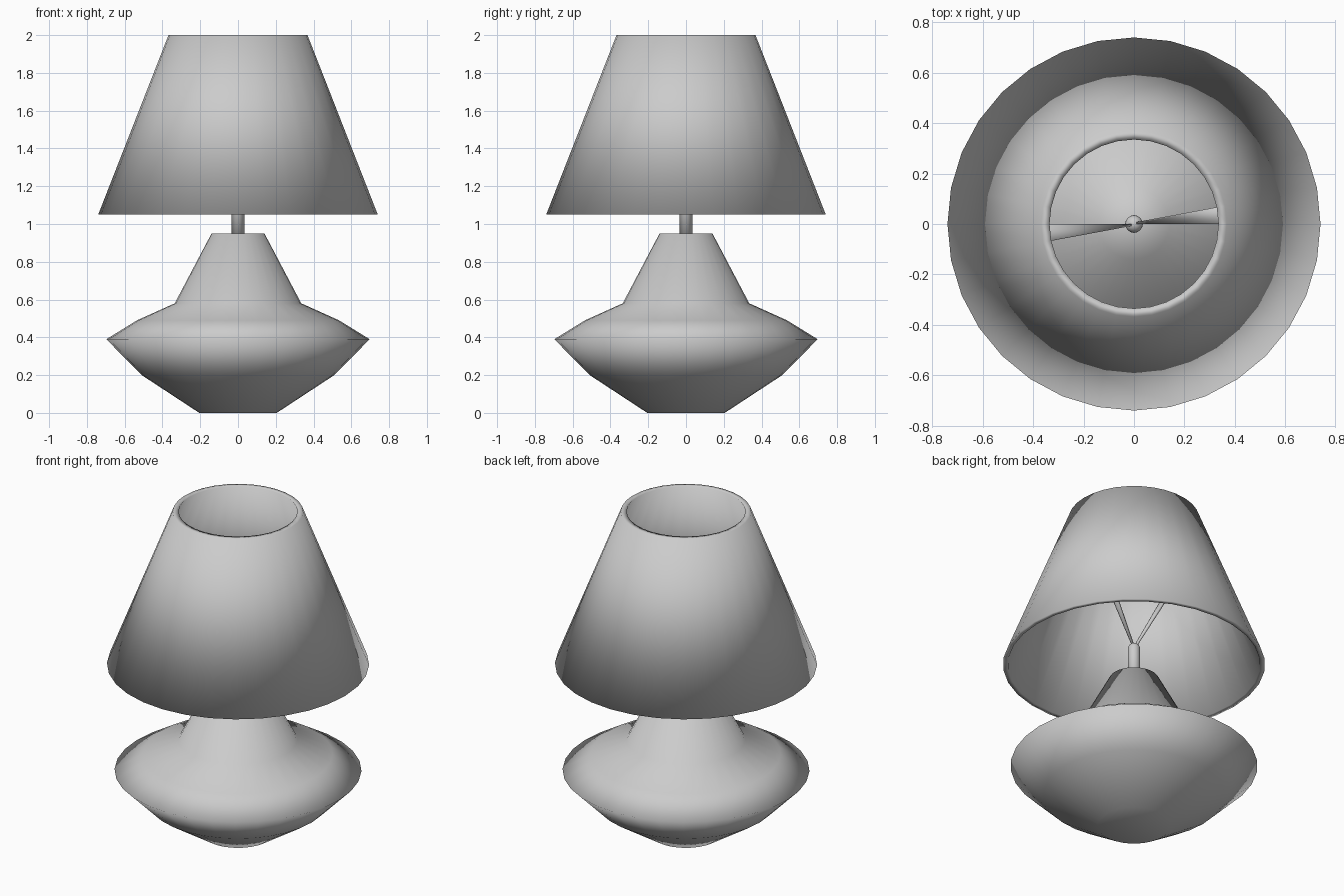
import bpy, bmesh
from math import sin, cos, pi

if "Cube" in bpy.data.objects:
    bpy.data.objects.remove(bpy.data.objects["Cube"])

SIDES = 32


def finish(name, bm):
    bmesh.ops.remove_doubles(bm, verts=bm.verts, dist=1e-5)
    bmesh.ops.recalc_face_normals(bm, faces=bm.faces)
    for f in bm.faces:
        f.smooth = True
    me = bpy.data.meshes.new(name)
    bm.to_mesh(me)
    bm.free()
    ob = bpy.data.objects.new(name, me)
    bpy.context.collection.objects.link(ob)
    return ob


def lathe(name, profile, closed=False, sides=SIDES):
    """Spin an (r, z) profile round the z axis."""
    bm = bmesh.new()
    rings = [[bm.verts.new((r * cos(2 * pi * i / sides), r * sin(2 * pi * i / sides), z))
              for i in range(sides)] for r, z in profile]
    pairs = list(zip(rings, rings[1:]))
    if closed:
        pairs.append((rings[-1], rings[0]))
    else:
        bm.faces.new(rings[0])
        bm.faces.new(rings[-1])
    for a, b in pairs:
        for i in range(sides):
            j = (i + 1) % sides
            bm.faces.new((a[i], a[j], b[j], b[i]))
    return finish(name, bm)


# wide pinched base
lathe("base", [(0.205, 0), (0.51, 0.2), (0.697, 0.39), (0.535, 0.49),
               (0.335, 0.58), (0.14, 0.95)])

# pole with a domed tip
R, TOP = 0.035, 1.15
dome = [(R * cos(a * pi / 10), TOP + R * sin(a * pi / 10)) for a in range(5)]
lathe("pole", [(R, 0.93)] + dome + [(0.003, TOP + R)], sides=16)

# open conical shade with wall thickness
lathe("shade", [(0.74, 1.05), (0.368, 2.0), (0.335, 2.0), (0.712, 1.05)], closed=True)

# two flat tapering struts carrying the shade
for name, s in (("strut_right", 1), ("strut_left", -1)):
    bm = bmesh.new()
    ends = []
    for x, w, z in ((0.0, 0.006, 1.165), (0.40, 0.08, 1.86)):
        ends.append([bm.verts.new((s * (x + dx), s * y, z + dz))
                     for y, dx, dz in ((0, 0, 0), (w, 0, 0),
                                       (w, 0.01, -0.01), (0, 0.01, -0.01))])
    a, b = ends
    bm.faces.new(a)
    bm.faces.new(b)
    for i in range(4):
        j = (i + 1) % 4
        bm.faces.new((a[i], a[j], b[j], b[i]))
    finish(name, bm)
